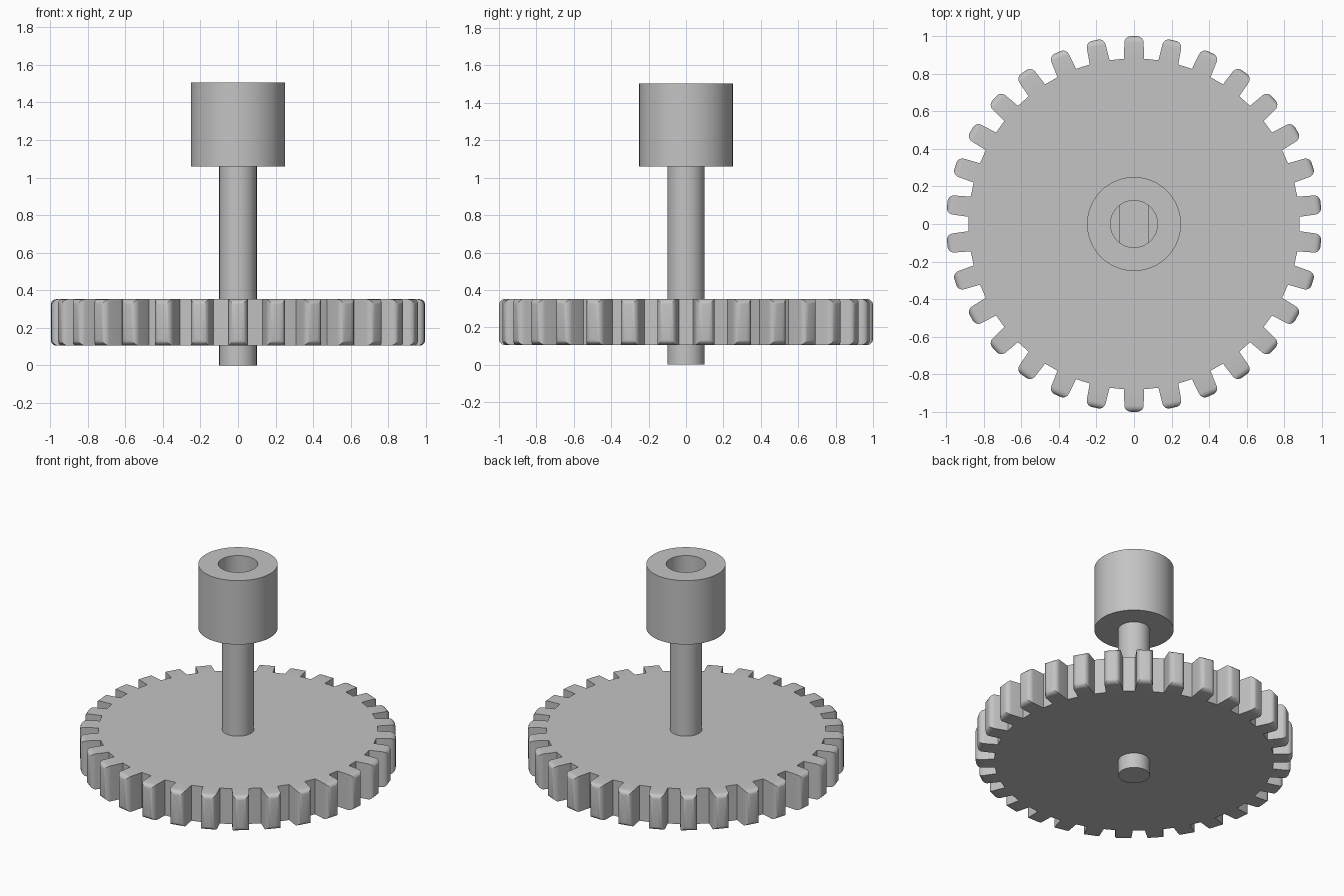
import bpy, bmesh
from math import sin, cos, pi, acos, radians

cube = bpy.data.objects.get("Cube")
if cube:
    bpy.data.objects.remove(cube, do_unlink=True)

grey = bpy.data.materials.new("plain grey")
grey.use_nodes = True
colour = (0.55, 0.55, 0.55, 1)
grey.diffuse_color = colour
grey.node_tree.nodes["Principled BSDF"].inputs["Base Color"].default_value = colour


def finish(name, bm, angle=30):
    bmesh.ops.recalc_face_normals(bm, faces=bm.faces)
    mesh = bpy.data.meshes.new(name)
    bm.to_mesh(mesh)
    bm.free()
    mesh.materials.append(grey)
    obj = bpy.data.objects.new(name, mesh)
    bpy.context.collection.objects.link(obj)
    bpy.ops.object.select_all(action='DESELECT')
    obj.select_set(True)
    bpy.context.view_layer.objects.active = obj
    bpy.ops.object.shade_smooth_by_angle(angle=radians(angle))
    return obj


def prism(outline, z0, z1):
    bm = bmesh.new()
    face = bm.faces.new([bm.verts.new((x, y, z0)) for x, y in outline])
    top = bmesh.ops.extrude_face_region(bm, geom=[face])
    verts = [v for v in top["geom"] if isinstance(v, bmesh.types.BMVert)]
    bmesh.ops.translate(bm, verts=verts, vec=(0, 0, z1 - z0))
    return bm


def arc(radius, start, end, steps):
    angles = [start + (end - start) * i / steps for i in range(steps + 1)]
    return [(radius * cos(a), radius * sin(a)) for a in angles]


def lathe(profile, steps=96):
    bm = bmesh.new()
    verts = [bm.verts.new((r, 0, z)) for r, z in profile]
    edges = [bm.edges.new(pair) for pair in zip(verts, verts[1:])]
    bmesh.ops.spin(bm, geom=verts + edges, axis=(0, 0, 1), cent=(0, 0, 0),
                   angle=2 * pi, steps=steps, use_duplicate=False)
    bmesh.ops.remove_doubles(bm, verts=bm.verts, dist=0.0005)
    return bm


# Toothed wheel, with rounded edges around each tooth tip
teeth, root, tip = 30, 0.88, 1.0
outline = []
for i in range(teeth):
    a = pi / 2 + 2 * pi * i / teeth
    for r, w in ((root, -0.054), (tip, -0.05), (tip, 0.05), (root, 0.054)):
        outline.append((r * cos(a) - w * sin(a), r * sin(a) + w * cos(a)))
bm = prism(outline, 0.105, 0.352)
tip_edges = [e for e in bm.edges if all(v.co.xy.length > 0.95 for v in e.verts)]
bmesh.ops.bevel(bm, geom=tip_edges, offset=0.033, segments=5, profile=0.5,
                affect='EDGES')
finish("gear_wheel", bm)

# Shaft through the wheel
finish("shaft", prism(arc(0.1, 0, 2 * pi, 64)[:-1], 0, 1.07))

# Socket with a blind bore
bore, floor, ledge, rim = 0.125, 1.14, 1.28, 1.505
finish("socket", lathe([(0, 1.06), (0.25, 1.06), (0.25, rim), (bore, rim),
                        (bore, floor), (0, floor)]))

# Two flats that key the lower part of the bore
half = acos(0.075 / bore)
for name, middle in (("left_key_flat", 0), ("right_key_flat", pi)):
    finish(name, prism(arc(bore, middle - half, middle + half, 24), floor, ledge))
